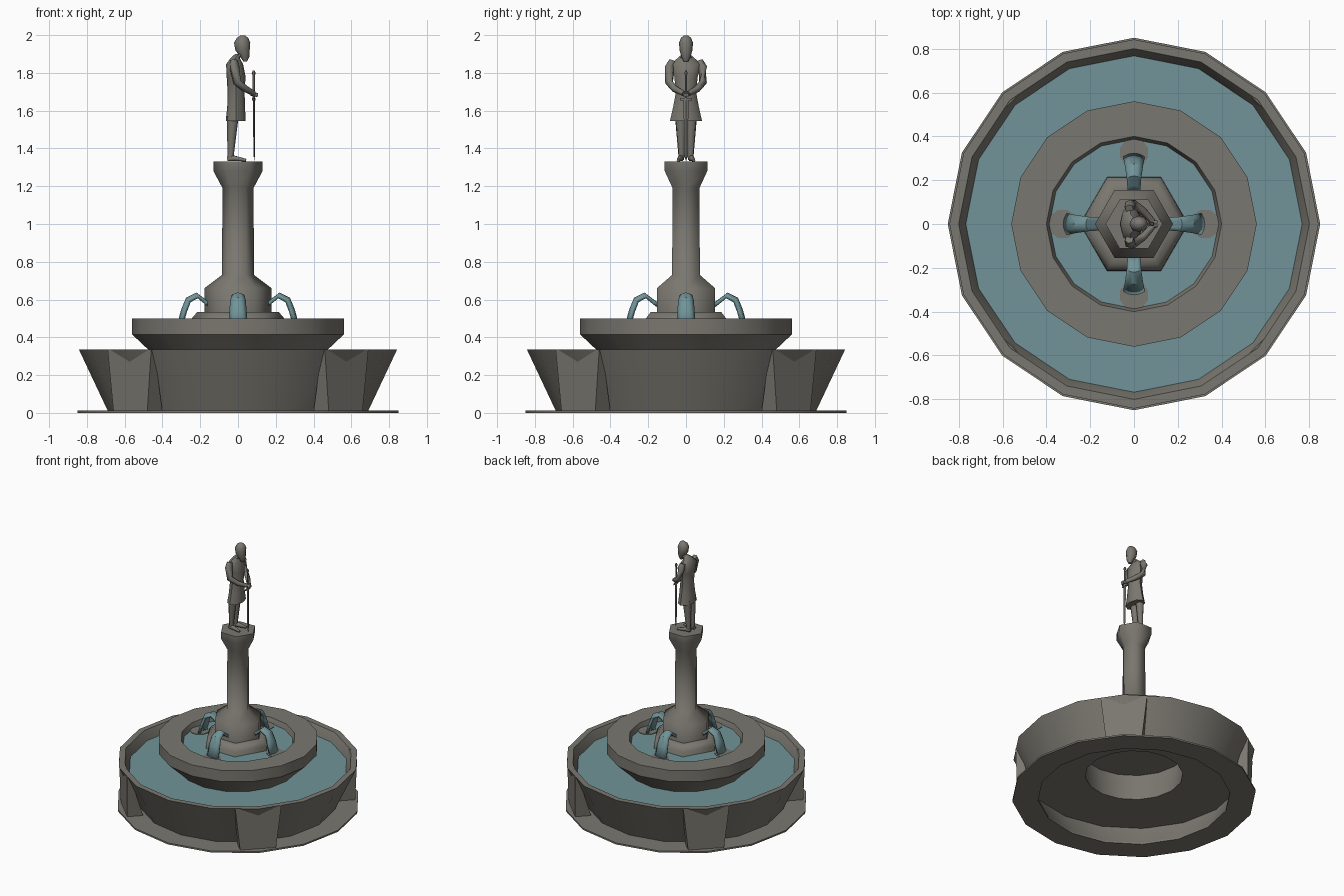
import bpy, bmesh, math
from mathutils import Vector, Matrix

cube = bpy.data.objects.get("Cube")
if cube:
    bpy.data.objects.remove(cube)


def material(name, rgb):
    m = bpy.data.materials.new(name)
    m.use_nodes = True
    m.diffuse_color = (*rgb, 1)
    m.node_tree.nodes["Principled BSDF"].inputs["Base Color"].default_value = (*rgb, 1)
    return m


STONE = material("grey stone", (0.195, 0.185, 0.16))
WATER = material("teal water", (0.165, 0.295, 0.315))


def finish(name, bm, mat, angle=40):
    bmesh.ops.remove_doubles(bm, verts=bm.verts, dist=0.0005)
    bmesh.ops.recalc_face_normals(bm, faces=bm.faces)
    me = bpy.data.meshes.new(name)
    bm.to_mesh(me)
    bm.free()
    me.materials.append(mat)
    ob = bpy.data.objects.new(name, me)
    bpy.context.collection.objects.link(ob)
    bpy.ops.object.select_all(action="DESELECT")
    ob.select_set(True)
    bpy.context.view_layer.objects.active = ob
    bpy.ops.object.shade_smooth_by_angle(angle=math.radians(angle))
    return ob


def skin(name, rings, mat, angle=40, caps=True):
    """Join equal rings of points, with optional end caps."""
    bm = bmesh.new()
    loops = [[bm.verts.new(p) for p in ring] for ring in rings]
    n = len(loops[0])
    for a, b in zip(loops, loops[1:]):
        for i in range(n):
            j = (i + 1) % n
            bm.faces.new((a[i], a[j], b[j], b[i]))
    if caps:
        bm.faces.new(loops[0])
        bm.faces.new(loops[-1])
    return finish(name, bm, mat, angle)


def oval(x, y, z, rx, ry, n):
    steps = [math.tau * i / n for i in range(n)]
    return [Vector((x + rx * math.cos(a), y + ry * math.sin(a), z)) for a in steps]


def lathe(name, profile, mat, sides=16, angle=40, caps=False):
    return skin(name, [oval(0, 0, z, r, r, sides) for r, z in profile], mat, angle, caps)


def loft(name, sections, n=8, angle=50):
    return skin(name, [oval(x, 0, z, rx, ry, n) for x, z, rx, ry in sections], STONE, angle)


def limb(name, path, n=6):
    """Tapered tube along points (x, y, z, radius)."""
    pts = [Vector(p[:3]) for p in path]
    rings = []
    for i, p in enumerate(path):
        tangent = pts[min(i + 1, len(pts) - 1)] - pts[max(i - 1, 0)]
        turn = tangent.to_track_quat("Z", "Y")
        rings.append([pts[i] + turn @ v for v in oval(0, 0, 0, p[3], p[3], n)])
    return skin(name, rings, STONE, 65)


# Lower basin
lathe("base_plate", [(.67, .012), (.67, 0), (.85, 0), (.85, .012), (.67, .012)], STONE)
lathe("basin_wall", [(.67, .012), (.69, .012), (.842, .335), (.80, .335), (.765, .265),
                     (.745, .17), (.67, .012)], STONE)
lathe("basin_floor", [(.75, .17), (.34, .17)], STONE)
lathe("basin_water", [(.768, .27), (.38, .27)], WATER)

# Diagonal buttresses on the basin
for k in range(4):
    turn = Matrix.Rotation(math.radians(45 + 90 * k), 3, "Z")
    rings = []
    for z, half, out in ((.012, .127, .806), (.333, .163, .813)):
        block = ((.69 + z * .3, -half), (out, -half), (out, half), (.69 + z * .3, half))
        rings.append([turn @ Vector((x, y, z)) for x, y in block])
    skin("buttress", rings, STONE, 20)

# Upper bowl
lathe("bowl", [(.34, .17), (.40, .26), (.475, .335), (.56, .415), (.56, .5), (.40, .5),
               (.385, .46), (.37, .38), (.34, .17)], STONE)
lathe("bowl_floor", [(.38, .38), (.02, .38)], STONE, caps=True)
lathe("bowl_water", [(.39, .462), (.1, .462)], WATER)

# Six-sided column
lathe("plinth", [(.25, .4), (.245, .5), (.215, .535), (.17, .535)], STONE, 6, 65)
lathe("column", [(.178, .5), (.178, .66), (.085, .73), (.082, 1.19), (.13, 1.28), (.13, 1.33)],
      STONE, 6, 65, True)

# Water jets and the stone pads they fall on
JET = [(.15, .585, .028), (.175, .603, .03), (.22, .637, .033), (.275, .61, .041),
       (.30, .55, .046), (.325, .46, .05)]
for k in range(4):
    turn = Matrix.Rotation(math.radians(90 * k), 3, "Z")
    bm = bmesh.new()
    rows = []
    for r, z, w in JET:
        rows.append([bm.verts.new(turn @ Vector((r - .012 * t * t, w * t, z - .012 * t * t)))
                     for t in (-1, -.5, 0, .5, 1)])
    for a, b in zip(rows, rows[1:]):
        for i in range(4):
            bm.faces.new((a[i], b[i], b[i + 1], a[i + 1]))
    jet = finish("water_jet", bm, WATER)
    solid = jet.modifiers.new("thickness", "SOLIDIFY")
    solid.thickness = .02
    solid.offset = -1

    rings = [[turn @ v for v in oval(.325, 0, z, .068, .068, 10)] for z in (.46, .466)]
    skin("splash_pad", rings, STONE)

# Standing figure, facing +x
loft("tunic", [(-.012, 1.545, .053, .085), (-.01, 1.62, .047, .068), (-.01, 1.70, .045, .053),
               (-.01, 1.78, .05, .062), (-.018, 1.845, .045, .085), (-.015, 1.878, .025, .045),
               (.005, 1.90, .02, .02)])
loft("head", [(.038, 1.86, .01, .012), (.036, 1.885, .024, .024), (.024, 1.92, .038, .034),
              (.022, 1.96, .043, .037), (.024, 1.985, .03, .027), (.026, 1.998, .012, .012)])
for side in (-1, 1):
    limb("arm", [(-.022, side * .07, 1.865, .02), (-.018, side * .085, 1.83, .027),
                 (-.005, side * .09, 1.75, .022), (.04, side * .06, 1.715, .018),
                 (.085, side * .012, 1.69, .014)])
    limb("hand", [(.07, side * .01, 1.69, .013), (.104, side * .004, 1.682, .012)])
    limb("leg", [(-.028, side * .028, 1.57, .032), (-.034, side * .026, 1.46, .024),
                 (-.04, side * .024, 1.34, .015)])
    limb("foot", [(-.055, side * .024, 1.345, .014), (-.02, side * .03, 1.348, .016),
                  (.042, side * .042, 1.338, .008)])

# Sword resting point down
loft("sword_blade", [(.086, 1.335, .001, .002), (.086, 1.37, .004, .01), (.084, 1.66, .006, .013)], 4, 20)
loft("sword_grip", [(.084, 1.66, .007, .007), (.083, 1.79, .006, .006)], 6)
loft("sword_pommel", [(.083, 1.785, .005, .005), (.083, 1.798, .011, .011), (.083, 1.812, .005, .005)], 6)
loft("sword_guard", [(.084, 1.655, .009, .032), (.084, 1.668, .009, .032)], 4, 20)
